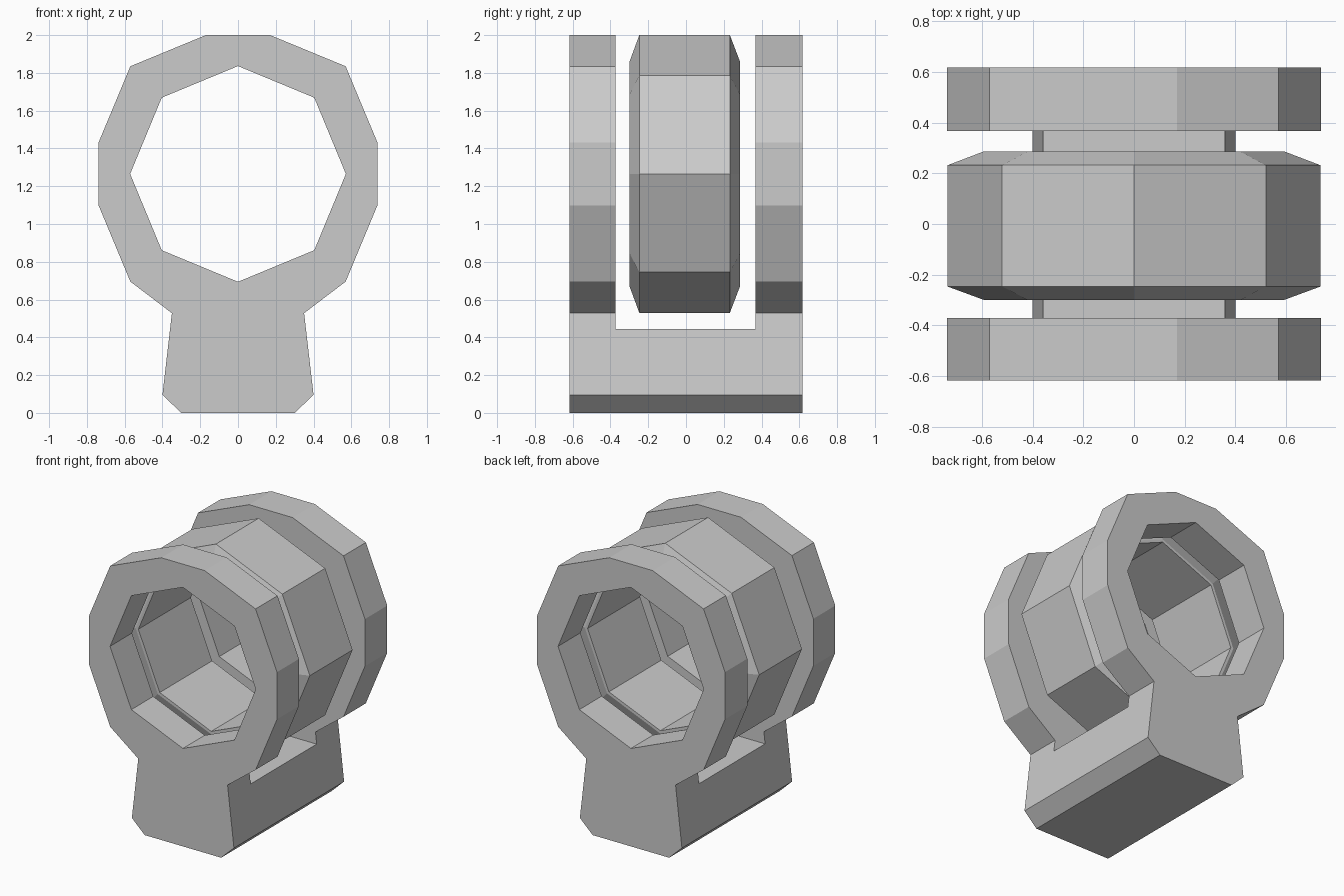
import bpy, bmesh, math

if "Cube" in bpy.data.objects:
    bpy.data.objects.remove(bpy.data.objects["Cube"])

CZ = 1.265  # height of the ring axis


def make_object(name, bm):
    bmesh.ops.recalc_face_normals(bm, faces=bm.faces)
    mesh = bpy.data.meshes.new(name)
    bm.to_mesh(mesh)
    bm.free()
    obj = bpy.data.objects.new(name, mesh)
    bpy.context.collection.objects.link(obj)
    return obj


def extrude_y(name, pts, y0, y1):
    bm = bmesh.new()
    face = bm.faces.new([bm.verts.new((x, y0, z)) for x, z in pts])
    out = bmesh.ops.extrude_face_region(bm, geom=[face])
    verts = [v for v in out["geom"] if isinstance(v, bmesh.types.BMVert)]
    bmesh.ops.translate(bm, verts=verts, vec=(0, y1 - y0, 0))
    if not any(f.is_valid and all(abs(v.co.y - y0) < 1e-6 for v in f.verts) for f in bm.faces):
        bm.faces.new([v for v in bm.verts if abs(v.co.y - y0) < 1e-6])
    return make_object(name, bm)


def octagon(r):
    return [(r * math.sin(i * math.pi / 4), CZ + r * math.cos(i * math.pi / 4)) for i in range(8)]


def cut(obj, cutter):
    mod = obj.modifiers.new("cut", 'BOOLEAN')
    mod.operation = 'DIFFERENCE'
    mod.solver = 'EXACT'
    mod.object = cutter
    cutter.hide_render = True
    bpy.context.view_layer.objects.active = obj
    bpy.ops.object.modifier_apply(modifier=mod.name)
    bpy.data.objects.remove(cutter)


# Bracket: mirrored outline pulled along y, with octagonal bore and central slot
half = [(0.17, 2.0), (0.57, 1.835), (0.738, 1.432), (0.738, 1.098),
        (0.57, 0.695), (0.35, 0.528), (0.40, 0.095), (0.30, 0.0)]
outline = half + [(-x, z) for x, z in reversed(half)]
bracket = extrude_y("bracket", outline, -0.617, 0.617)
cut(bracket, extrude_y("bore_cutter", octagon(0.571), -1, 1))
cut(bracket, extrude_y("slot_cutter", [(-1, 0.445), (1, 0.445), (1, 2.5), (-1, 2.5)], -0.372, 0.367))

# Floating middle ring: octagonal tube with chamfered ends
section = [(0.571, -0.30), (0.592, -0.30), (0.736, -0.247),
           (0.736, 0.232), (0.592, 0.287), (0.571, 0.287)]
bm = bmesh.new()
loops = [[bm.verts.new((x, y, z)) for x, z in octagon(r)] for r, y in section]
for a, b in zip(loops, loops[1:] + loops[:1]):
    for i in range(8):
        j = (i + 1) % 8
        bm.faces.new((a[i], a[j], b[j], b[i]))
make_object("middle_ring", bm)
